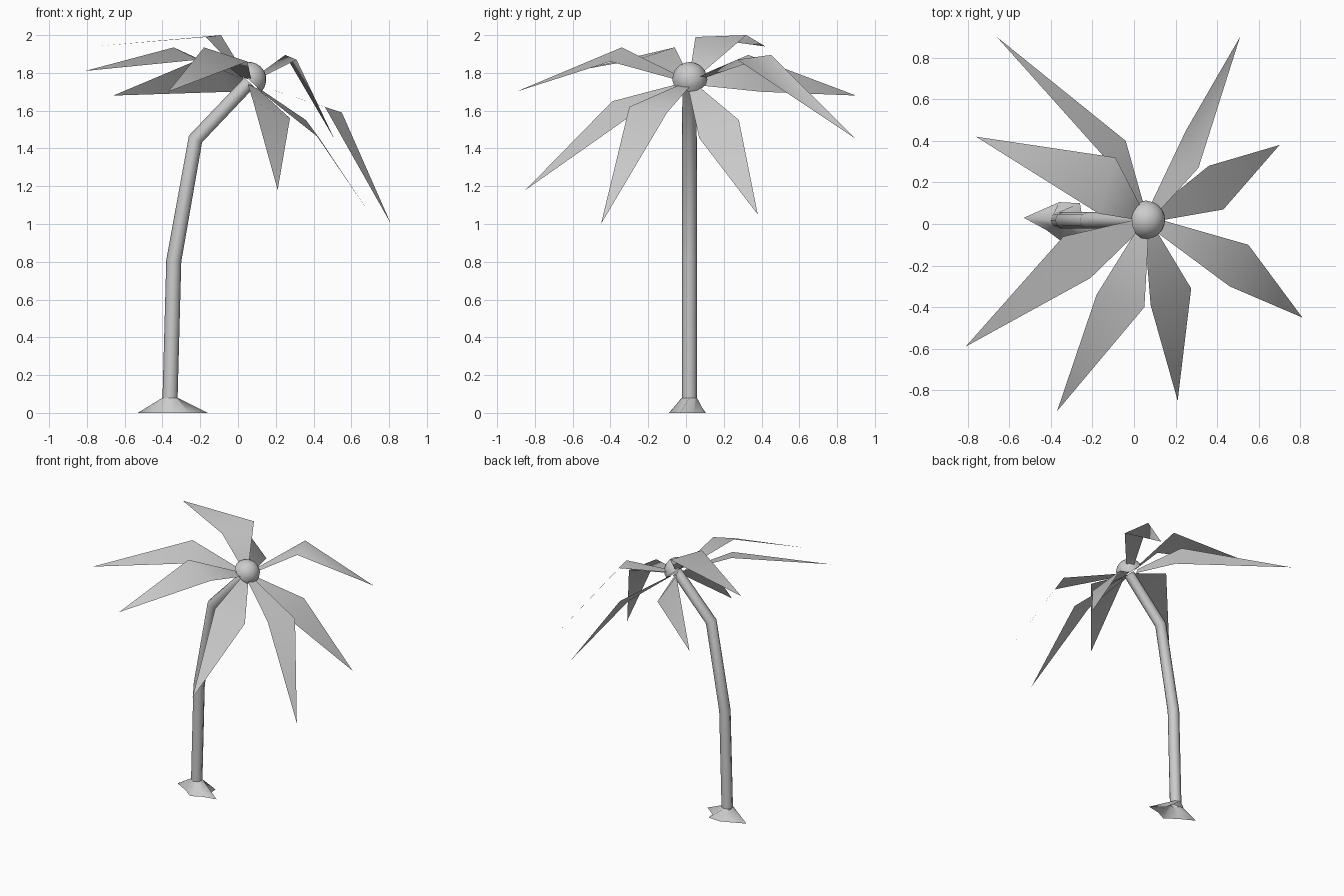
import bpy, bmesh, math
from mathutils import Vector, Matrix

if "Cube" in bpy.data.objects:
    bpy.data.objects.remove(bpy.data.objects["Cube"])

SIDES = 8
Y0 = 0.018


def make(name, bm, smooth=True):
    me = bpy.data.meshes.new(name)
    bm.to_mesh(me)
    bm.free()
    ob = bpy.data.objects.new(name, me)
    bpy.context.collection.objects.link(ob)
    for p in me.polygons:
        p.use_smooth = smooth
    return ob


def bridge(bm, a, b):
    n = len(a)
    for i in range(n):
        j = (i + 1) % n
        bm.faces.new((a[i], a[j], b[j], b[i]))


# Bent trunk: rings (x, z, radius, tilt from vertical) lofted together
bm = bmesh.new()
prev = None
for x, z, r, tilt in [(-0.36, 0.07, 0.04, 2), (-0.34, 0.805, 0.04, 6),
                      (-0.225, 1.45, 0.039, 27), (0.06, 1.75, 0.037, 43)]:
    t = math.radians(tilt)
    u = Vector((math.cos(t), 0, -math.sin(t)))
    ring = []
    for i in range(SIDES):
        a = 2 * math.pi * i / SIDES
        ring.append(bm.verts.new(Vector((x, Y0, z)) + u * r * math.cos(a)
                                 + Vector((0, r * math.sin(a), 0))))
    if prev:
        bridge(bm, prev, ring)
    prev = ring
make("trunk", bm)

# Flared root base: uneven star outline rising to the trunk
outline = [(-0.16, -0.03), (-0.25, 0.04), (-0.26, 0.10), (-0.36, 0.105),
           (-0.53, 0.03), (-0.42, -0.03), (-0.34, -0.09), (-0.26, -0.05)]
bm = bmesh.new()
low = [bm.verts.new((x, y, 0)) for x, y in outline]
top = [bm.verts.new((-0.36 + 0.04 * math.cos(a), Y0 + 0.04 * math.sin(a), 0.08))
       for a in (2 * math.pi * i / SIDES for i in range(SIDES))]
bridge(bm, low, top)
make("root_base", bm)

# Crown: half sphere facing along the trunk's lean
bm = bmesh.new()
bmesh.ops.create_uvsphere(bm, u_segments=16, v_segments=10, radius=0.093)
bmesh.ops.delete(bm, geom=[v for v in bm.verts if v.co.z < -0.001], context='VERTS')
bm.transform(Matrix.Translation((0.057, 0.02, 1.765)) @ Matrix.Rotation(math.radians(43), 4, 'Y'))
make("crown", bm)

# Fronds: narrow root at the crown, wide bend, pointed tip (two bend corners, tip)
fronds = [
    ((-0.04, 0.40, 1.70), (-0.15, 0.33, 1.895), (-0.66, 0.90, 1.68)),
    ((0.31, 0.27, 1.87), (0.25, 0.45, 1.895), (0.51, 0.90, 1.45)),
    ((0.43, 0.07, 1.455), (0.36, 0.28, 1.55), (0.70, 0.38, 1.05)),
    ((0.46, -0.30, 1.62), (0.55, -0.10, 1.59), (0.81, -0.45, 1.00)),
    ((0.08, -0.39, 1.65), (0.275, -0.31, 1.56), (0.21, -0.85, 1.18)),
    ((-0.18, -0.34, 1.935), (0.05, -0.40, 1.86), (-0.37, -0.90, 1.70)),
    ((-0.34, -0.06, 1.935), (-0.21, -0.26, 1.87), (-0.81, -0.59, 1.81)),
    ((-0.09, 0.32, 2.00), (-0.17, 0.05, 1.99), (-0.76, 0.42, 1.94)),
]
heart = Vector((0.06, 0.02, 1.75))
for i, pts in enumerate(fronds):
    a, b, tip = map(Vector, pts)
    root = heart + ((a + b) / 2 - heart).normalized() * 0.06
    side = (b - a).normalized() * 0.03
    bm = bmesh.new()
    ra, rb, va, vb, vt = [bm.verts.new(p) for p in (root - side, root + side, a, b, tip)]
    bm.faces.new((ra, va, vb, rb))
    bm.faces.new((va, vt, vb))
    make(f"frond_{i + 1}", bm)
